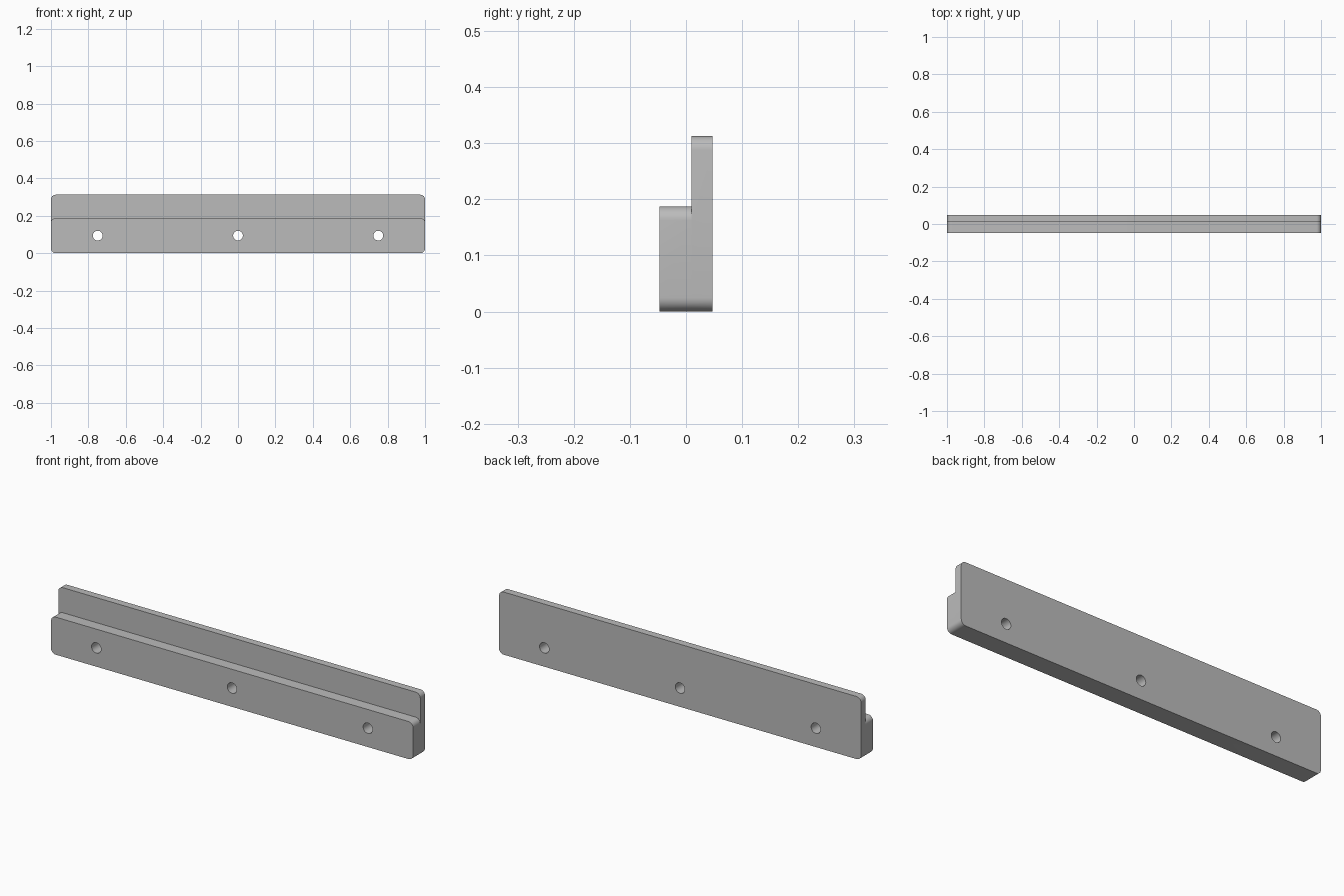
import bpy, bmesh, math
from mathutils import Matrix

if "Cube" in bpy.data.objects:
    bpy.data.objects.remove(bpy.data.objects["Cube"], do_unlink=True)

FRONT, STEP, BACK = -0.047, 0.01, 0.047
LOW, HIGH = 0.1875, 0.3125
RADIUS = 0.025

grey = bpy.data.materials.new("plain grey")
grey.use_nodes = True
colour = (0.5, 0.5, 0.5, 1)
grey.diffuse_color = colour
grey.node_tree.nodes["Principled BSDF"].inputs["Base Color"].default_value = colour


def make_object(name, bm):
    bmesh.ops.recalc_face_normals(bm, faces=bm.faces)
    mesh = bpy.data.meshes.new(name)
    bm.to_mesh(mesh)
    bm.free()
    mesh.materials.append(grey)
    obj = bpy.data.objects.new(name, mesh)
    bpy.context.collection.objects.link(obj)
    return obj


def rounded_plate(name, height, y0, y1, steps=8):
    """Upright plate with four rounded corners, extruded front to back."""
    bm = bmesh.new()
    cx = 1 - RADIUS
    centres = [(cx, height - RADIUS), (-cx, height - RADIUS), (-cx, RADIUS), (cx, RADIUS)]
    ring = []
    for corner, (x, z) in enumerate(centres):
        for i in range(steps + 1):
            a = (corner + i / steps) * math.pi / 2
            ring.append(bm.verts.new((x + RADIUS * math.cos(a), y0, z + RADIUS * math.sin(a))))
    face = bm.faces.new(ring)
    extruded = bmesh.ops.extrude_face_region(bm, geom=[face], use_keep_orig=True)
    moved = [v for v in extruded["geom"] if isinstance(v, bmesh.types.BMVert)]
    bmesh.ops.translate(bm, verts=moved, vec=(0, y1 - y0, 0))
    return make_object(name, bm)


def apply_boolean(target, tool, operation):
    mod = target.modifiers.new(operation.lower(), 'BOOLEAN')
    mod.operation = operation
    mod.solver = 'EXACT'
    mod.object = tool
    bpy.context.view_layer.objects.active = target
    bpy.ops.object.modifier_apply(modifier=mod.name)
    bpy.data.objects.remove(tool, do_unlink=True)


# Tall back plate joined to the lower front ledge
rail = rounded_plate("stepped_rail", HIGH, STEP, BACK)
apply_boolean(rail, rounded_plate("front_ledge", LOW, FRONT, STEP), 'UNION')

# Three screw holes through the full depth
bm = bmesh.new()
for x in (-0.75, 0, 0.75):
    place = Matrix.Translation((x, 0, LOW / 2)) @ Matrix.Rotation(math.pi / 2, 4, 'X')
    bmesh.ops.create_cone(bm, cap_ends=True, segments=32, radius1=0.026, radius2=0.026,
                          depth=0.2, matrix=place)
holes = make_object("hole_cutter", bm)
holes.hide_render = True
apply_boolean(rail, holes, 'DIFFERENCE')

# Smooth rounded corners and bores, sharp edges elsewhere
bpy.ops.object.select_all(action='DESELECT')
rail.select_set(True)
bpy.context.view_layer.objects.active = rail
bpy.ops.object.shade_smooth_by_angle(angle=math.radians(30))
